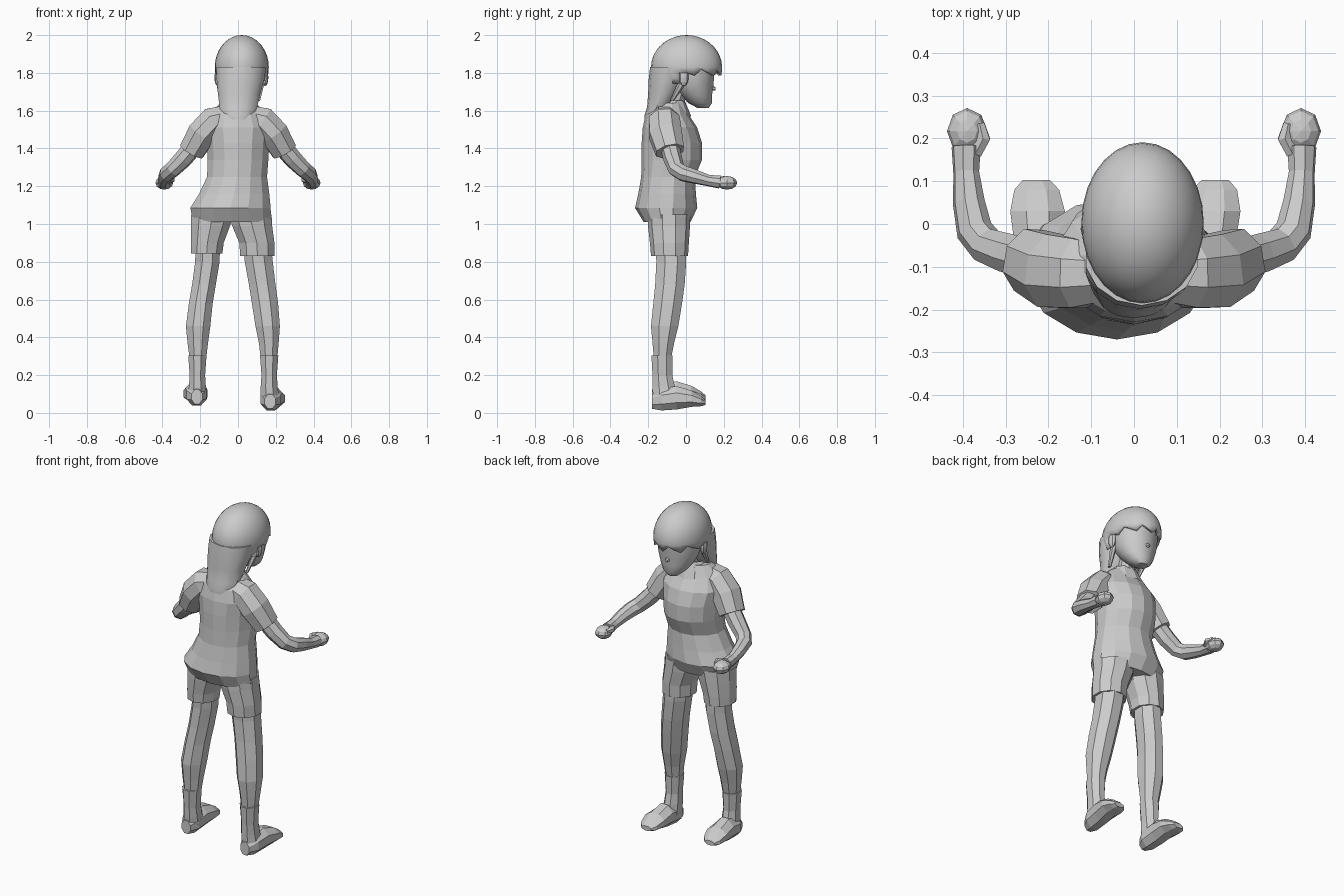
import bpy, bmesh, math
from mathutils import Vector

AXES = {'Z': (Vector((1, 0, 0)), Vector((0, 1, 0))), 'Y': (Vector((1, 0, 0)), Vector((0, 0, 1)))}


def finish(bm, name, smooth=None):
    bmesh.ops.recalc_face_normals(bm, faces=bm.faces)
    me = bpy.data.meshes.new(name)
    bm.to_mesh(me)
    bm.free()
    ob = bpy.data.objects.new(name, me)
    bpy.context.collection.objects.link(ob)
    if smooth:
        bpy.ops.object.select_all(action='DESELECT')
        bpy.context.view_layer.objects.active = ob
        ob.select_set(True)
        bpy.ops.object.shade_smooth_by_angle(angle=math.radians(smooth))
    return ob


def loft(name, rings, n=8, axis=None, caps=(True, True), smooth=None):
    """rings: (x, y, z, ra, rb); rings lie across a fixed axis, or follow the path."""
    bm = bmesh.new()
    pts = [Vector(r[:3]) for r in rings]
    loops, u, old = [], None, None
    for i, r in enumerate(rings):
        if axis:
            u, v = AXES[axis]
        else:
            t = (pts[min(i + 1, len(pts) - 1)] - pts[max(i - 1, 0)]).normalized()
            u = old.rotation_difference(t) @ u if old else t.cross(Vector((0, 0, 1))).normalized()
            old, v = t, u.cross(t)
        loop = []
        for k in range(n):
            a = 2 * math.pi * (k + 0.5) / n
            s = 1.03   # keep faceted outline at full width
            loop.append(bm.verts.new(pts[i] + s * (u * r[3] * math.cos(a) + v * r[4] * math.sin(a))))
        loops.append(loop)
    for a, b in zip(loops, loops[1:]):
        for k in range(n):
            bm.faces.new((a[k], a[(k + 1) % n], b[(k + 1) % n], b[k]))
    if caps[0]:
        bm.faces.new(loops[0])
    if caps[1]:
        bm.faces.new(loops[-1])
    return finish(bm, name, smooth)


def ball(name, c, r, seg=8, rings=6):
    bm = bmesh.new()
    bmesh.ops.create_uvsphere(bm, u_segments=seg, v_segments=rings, radius=1)
    for v in bm.verts:
        v.co = Vector(c) + Vector([v.co[i] * r[i] for i in range(3)])
    return finish(bm, name)


# shirt body and collar
loft("shirt", [(-.03, -.10, 1.01, .205, .12), (-.04, -.105, 1.085, .212, .16),
               (-.02, -.10, 1.16, .185, .148), (-.005, -.095, 1.25, .158, .138),
               (0, -.075, 1.34, .16, .155), (0, -.075, 1.43, .165, .155),
               (0, -.085, 1.51, .18, .14), (0, -.10, 1.58, .15, .11),
               (0, -.09, 1.64, .095, .075)], 14, 'Z')
loft("collar", [(0, -.07, 1.57, .10, .095), (.005, -.075, 1.62, .085, .08),
                (.01, -.075, 1.655, .07, .065)], 10, 'Z', (False, False))

# arms
for s, side in ((-1, "left"), (1, "right")):
    loft(side + "_sleeve", [(s * .07, -.115, 1.56, .07, .07), (s * .13, -.115, 1.545, .085, .08),
                            (s * .19, -.11, 1.48, .09, .08), (s * .245, -.085, 1.385, .078, .07)], 8)
    loft(side + "_arm", [(s * .22, -.09, 1.43, .05, .05), (s * .29, -.07, 1.345, .048, .048),
                         (s * .345, -.05, 1.29, .043, .043), (s * .373, -.015, 1.268, .042, .042),
                         (s * .386, .05, 1.25, .037, .037), (s * .392, .12, 1.23, .030, .030),
                         (s * .392, .18, 1.222, .034, .034)], 8)
    ball(side + "_fist", (s * .390, .217, 1.218), (.047, .054, .036))
    loft(side + "_thumb", [(s * .37, .165, 1.23, .016, .016), (s * .352, .20, 1.235, .018, .018),
                           (s * .36, .235, 1.235, .012, .012)], 6)

# shorts, legs, socks and feet: each leg follows its own stance
legs = {
    "left": dict(short=[(-.135, .115, 1.05), (-.145, .105, .99), (-.162, .088, .90), (-.166, .085, .845)],
                 leg=[(-.16, .068, .90), (-.162, .068, .80), (-.18, .066, .68), (-.197, .066, .58),
                      (-.211, .068, .46), (-.213, .057, .37), (-.212, .045, .28)],
                 ankle=-.215, foot=-.217, toe=-.228, lift=.025),
    "right": dict(short=[(.065, .115, 1.05), (.075, .108, .99), (.10, .095, .90), (.103, .093, .83)],
                  leg=[(.10, .078, .90), (.110, .078, .80), (.128, .074, .68), (.143, .073, .58),
                       (.157, .068, .46), (.163, .055, .37), (.164, .045, .28)],
                  ankle=.165, foot=.170, toe=.190, lift=0.0)}
for side, d in legs.items():
    depth = ((-.09, .11), (-.09, .108), (-.088, .10), (-.087, .095))
    loft(side + "_shorts", [(x, y, z, r, ry) for (x, r, z), (y, ry) in zip(d["short"], depth)], 10, 'Z')
    depth = ((-.08, .085), (-.078, .083), (-.085, .082), (-.097, .080), (-.113, .076), (-.12, .060), (-.125, .047))
    loft(side + "_leg", [(x, y, z, r, ry) for (x, r, z), (y, ry) in zip(d["leg"], depth)], 8, 'Z')
    h, ax = d["lift"], d["ankle"]
    loft(side + "_sock", [(ax, -.127, .305, .051, .059), (ax, -.125, .20, .043, .055),
                          (ax, -.118, .14, .047, .062), (d["foot"], -.11, .07 + h, .052, .068)], 8, 'Z')
    prof = ((-.18, .06, .03, .04), (-.13, .07, .056, .06), (-.05, .08, .06, .065),
            (.03, .075, .067, .045), (.08, .062, .055, .028), (.103, .055, .033, .014))
    loft(side + "_foot", [(d["foot"] + (d["toe"] - d["foot"]) * (y + .18) / .28, y, z + h, rx, rz)
                          for y, z, rx, rz in prof], 8, 'Y')

# neck and face
loft("neck", [(0, -.09, 1.56, .06, .06), (.01, -.06, 1.64, .05, .052), (.02, -.03, 1.74, .055, .06)], 8, 'Z')
loft("face", [(.022, .09, 1.615, .032, .030), (.022, .075, 1.64, .062, .060), (.021, .055, 1.68, .09, .08),
              (.02, .035, 1.73, .11, .107), (.02, .03, 1.78, .12, .115), (.02, .03, 1.86, .118, .125)],
     14, 'Z', smooth=40)
loft("nose", [(.022, .13, 1.725, .017, .02), (.022, .157, 1.715, .006, .007)], 6, 'Y')
for s, side in ((-1, "left"), (1, "right")):
    ball(side + "_ear", (.018 + s * .126, -.012, 1.775), (.017, .026, .045))
    loft(side + "_side_lock", [(.015 + s * .115, .005, 1.80, .014, .022), (.012 + s * .112, -.03, 1.73, .014, .020),
                               (.01 + s * .10, -.075, 1.65, .007, .010)], 6, 'Z')

# hair cap with a jagged fringe
bm = bmesh.new()
bmesh.ops.create_uvsphere(bm, u_segments=28, v_segments=18, radius=1)
for v in bm.verts:
    v.co = Vector((.02 + v.co.x * .143, .003 + v.co.y * .188, 1.83 + v.co.z * .17))
bmesh.ops.delete(bm, geom=[v for v in bm.verts if v.co.z < (1.79 if v.co.y > -.01 else 1.73)], context='VERTS')
rim = [v for v in bm.verts if v.is_boundary and v.co.y > .02]
rim.sort(key=lambda v: v.co.x)
for i, v in enumerate(rim):
    v.co.z += (-.015, .0, .018)[i % 3]
cap = finish(bm, "hair_cap", 40)
mod = cap.modifiers.new("thickness", 'SOLIDIFY')
mod.thickness = .02
mod.offset = -1

# long hair hanging down the back
loft("back_hair", [(.018, -.075, 1.83, .13, .112), (.013, -.095, 1.76, .125, .10), (.006, -.115, 1.69, .112, .083),
                   (.002, -.14, 1.62, .099, .064), (0, -.168, 1.575, .085, .05),
                   (0, -.185, 1.54, .06, .032)], 14, 'Z', smooth=35)
